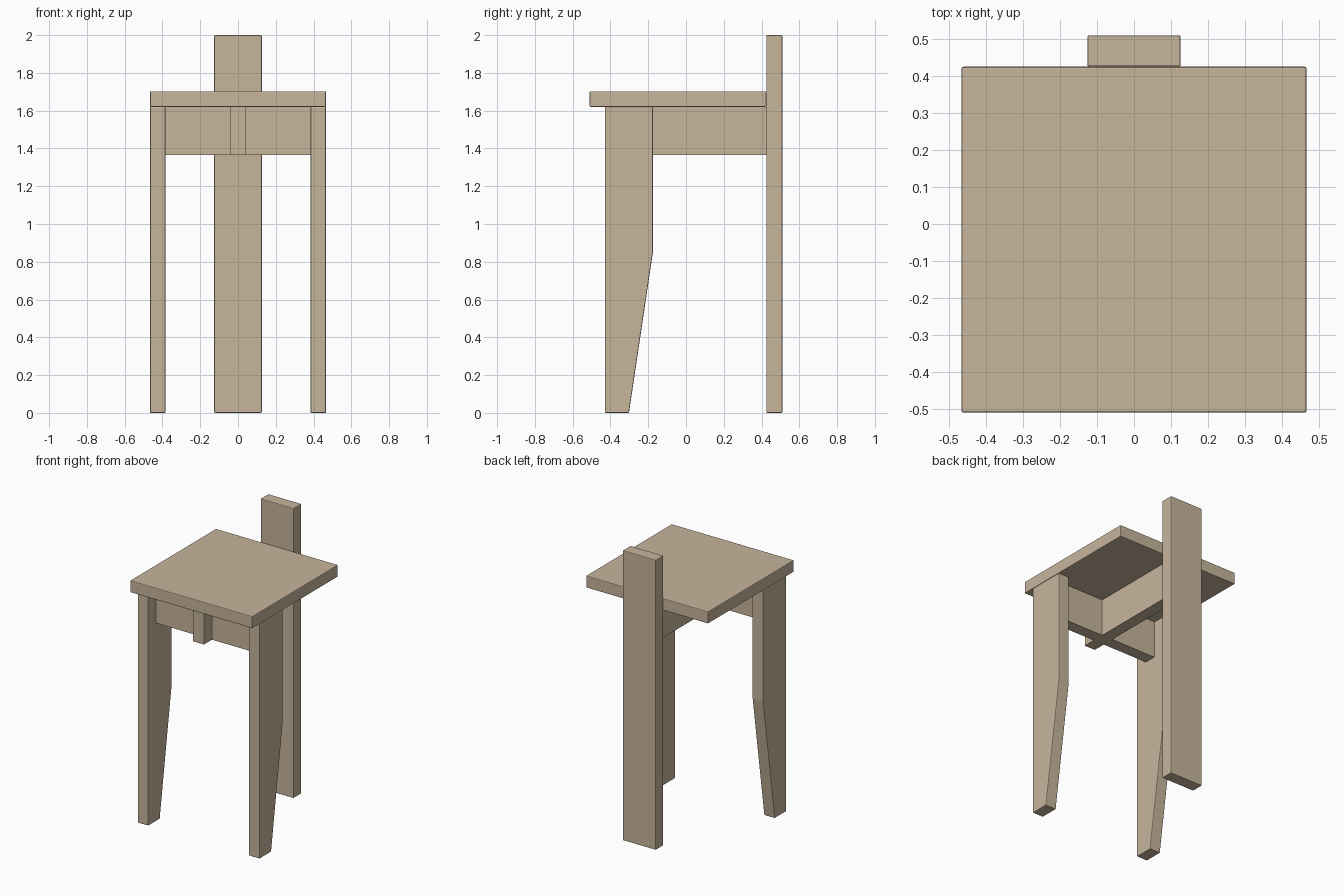
import bpy, bmesh

if "Cube" in bpy.data.objects:
    bpy.data.objects.remove(bpy.data.objects["Cube"])

# One pale wood colour for the whole chair
wood = bpy.data.materials.new("pale_wood")
wood.diffuse_color = (0.571, 0.462, 0.332, 1.0)
wood.use_nodes = True
wood.node_tree.nodes["Principled BSDF"].inputs["Base Color"].default_value = wood.diffuse_color


def prism(name, profile, x0, x1, bevel=0.005):
    """Extrude a (y, z) side profile from x0 to x1 and soften its edges."""
    bm = bmesh.new()
    face = bm.faces.new([bm.verts.new((x0, y, z)) for y, z in profile])
    ext = bmesh.ops.extrude_face_region(bm, geom=[face])
    moved = [g for g in ext["geom"] if isinstance(g, bmesh.types.BMVert)]
    bmesh.ops.translate(bm, verts=moved, vec=(x1 - x0, 0, 0))
    bmesh.ops.recalc_face_normals(bm, faces=bm.faces)
    mesh = bpy.data.meshes.new(name)
    bm.to_mesh(mesh)
    bm.free()
    mesh.materials.append(wood)
    obj = bpy.data.objects.new(name, mesh)
    bpy.context.collection.objects.link(obj)
    if bevel:
        mod = obj.modifiers.new("soft_edges", 'BEVEL')
        mod.width = bevel
        mod.segments = 2
        mod.limit_method = 'ANGLE'
    return obj


def box(name, x0, x1, y0, y1, z0, z1, bevel=0.005):
    return prism(name, [(y0, z0), (y1, z0), (y1, z1), (y0, z1)], x0, x1, bevel)


# Square seat slab
box("seat", -0.466, 0.466, -0.51, 0.425, 1.62, 1.702)

# Single back post, serving as rear leg and backrest
box("back_post", -0.126, 0.126, 0.425, 0.51, 0.0, 2.0)

# Front legs, tapered on the rear edge below the bend
leg_profile = [(-0.43, 0.0), (-0.302, 0.0), (-0.175, 0.852),
               (-0.175, 1.62), (-0.43, 1.62)]
for side, x0 in (("left", -0.466), ("right", 0.384)):
    prism("front_leg_" + side, leg_profile, x0, x0 + 0.082)

# Cross rail between the front legs
box("cross_rail", -0.384, 0.384, -0.343, -0.26, 1.365, 1.62, 0)

# Centre rail: short stub in front of the cross rail, long part to the post
box("centre_rail_stub", -0.041, 0.041, -0.43, -0.343, 1.365, 1.62, 0)
box("centre_rail", -0.041, 0.041, -0.26, 0.425, 1.365, 1.62, 0)
